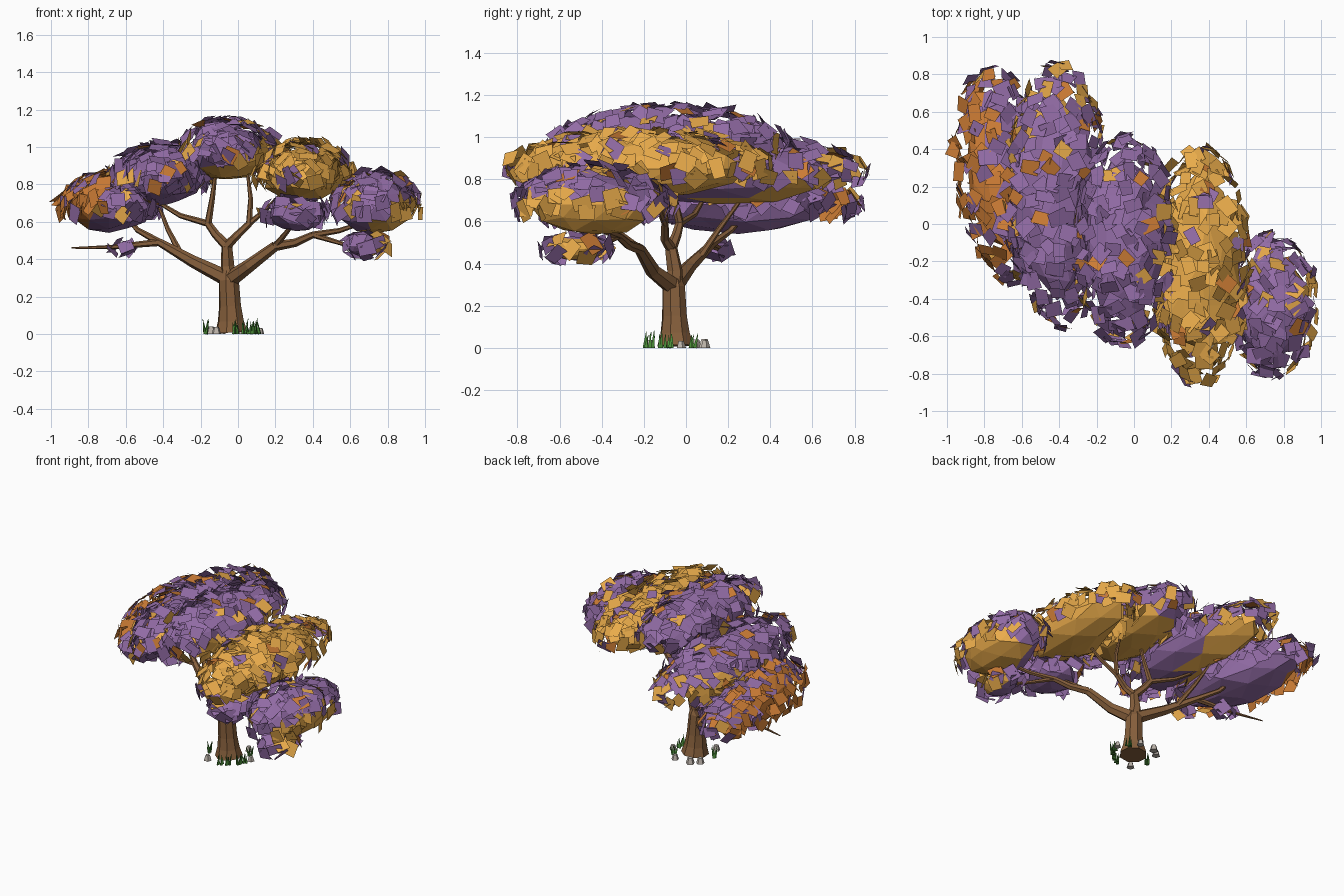
import bpy, bmesh, math, random
from mathutils import Vector, Matrix

if "Cube" in bpy.data.objects:
    bpy.data.objects.remove(bpy.data.objects["Cube"])

random.seed(7)
rnd = random.uniform


def material(name, *rgb):
    m = bpy.data.materials.new(name)
    m.diffuse_color = (*rgb, 1)
    m.use_nodes = True
    m.node_tree.nodes["Principled BSDF"].inputs["Base Color"].default_value = m.diffuse_color
    return m


leaf_mats = [material("purple_leaf", 0.29, 0.15, 0.38), material("gold_leaf", 0.82, 0.41, 0.07),
             material("orange_leaf", 0.6, 0.2, 0.035)]
bark = material("bark", 0.24, 0.115, 0.045)
green = material("grass", 0.07, 0.27, 0.04)
stone = material("stone", 0.5, 0.45, 0.4)
P, G, O = range(3)


def finish(name, bm, mats):
    me = bpy.data.meshes.new(name)
    bm.to_mesh(me)
    bm.free()
    for m in mats:
        me.materials.append(m)
    bpy.context.collection.objects.link(bpy.data.objects.new(name, me))


def limb(bm, pos, radii, sides=6):
    """Tapered low-poly tube along a path."""
    rings = []
    for i, p in enumerate(pos):
        d = (pos[min(i + 1, len(pos) - 1)] - pos[max(i - 1, 0)]).normalized()
        u = d.cross(Vector((0.3, 1, 0))).normalized()
        v = d.cross(u)
        rings.append([bm.verts.new(p + radii[i] * (math.cos(a) * u + math.sin(a) * v))
                      for a in (math.tau * k / sides for k in range(sides))])
    for r, s in zip(rings, rings[1:]):
        for k in range(sides):
            j = (k + 1) % sides
            bm.faces.new((r[k], r[j], s[j], s[k]))
    bm.faces.new(rings[0])
    bm.faces.new(rings[-1])
    bmesh.ops.recalc_face_normals(bm, faces=bm.faces)


# Trunk
bm = bmesh.new()
limb(bm, [Vector((-0.035 - z * 0.05, -0.05 - z * 0.03, z)) for z in (0.01, 0.07, 0.15, 0.29, 0.34)],
     (0.09, 0.072, 0.061, 0.056, 0.035), 8)
finish("trunk", bm, [bark])


def branch(bm, start, end, r0, r1):
    """Branch with a slight random crook in the middle; returns its end."""
    start, end = Vector(start), Vector(end)
    mid = (start + end) / 2 + Vector((rnd(-1, 1), rnd(-1, 1), rnd(-1, 0.3))) * 0.02
    limb(bm, [start, mid, end], (r0, (r0 + r1) / 2, r1))
    return end


# Branches: three limbs from the trunk top, each forking into twigs
bm = bmesh.new()
crotch = Vector((-0.045, -0.06, 0.29))
left = branch(bm, crotch, (-0.42, 0.12, 0.49), .045, .021)
branch(bm, left, (-0.89, 0.22, 0.46), .02, .004)
branch(bm, left, (-0.62, 0.3, 0.66), .02, .01)
branch(bm, crotch.lerp(left, 0.7), (-0.44, 0.28, 0.73), .018, .008)
middle = branch(bm, crotch, (-0.06, -0.07, 0.47), .045, .03)
fork_l = branch(bm, middle, (-0.16, -0.03, 0.59), .027, .02)
branch(bm, fork_l, (-0.12, -0.08, 0.86), .02, .01)
branch(bm, fork_l, (-0.42, 0.08, 0.7), .018, .01)
fork_r = branch(bm, middle, (0.06, -0.1, 0.59), .026, .018)
branch(bm, fork_r, (0.05, -0.08, 0.87), .018, .008)
branch(bm, fork_r, (0.26, -0.16, 0.78), .016, .008)
right = branch(bm, crotch, (0.2, -0.22, 0.47), .045, .027)
outer = branch(bm, right, (0.4, -0.32, 0.53), .027, .018)
branch(bm, outer, (0.68, -0.45, 0.6), .018, .01)
branch(bm, outer, (0.7, -0.52, 0.46), .016, .006)
branch(bm, right, (0.32, -0.42, 0.62), .018, .008)
finish("branches", bm, [bark])


def leaf(bm, pos, normal, mat):
    """Slightly folded square leaf facing along normal."""
    n = normal.normalized()
    t = n.orthogonal().normalized()
    t.rotate(Matrix.Rotation(rnd(0, math.tau), 3, n))
    b = n.cross(t)
    w, h = rnd(0.032, 0.05), rnd(0.032, 0.052)
    f = bm.faces.new([bm.verts.new(pos + t * w * i + b * h * j - n * rnd(0, 0.01))
                      for i, j in ((-1, -1), (1, -1), (0.85, 1), (-0.85, 1))])
    f.material_index = mat


def clump(name, centre, half, count, main, second, side, core=True, low=-0.25, yaw=0):
    """Faceted core under a shingled dome of leaves; faces toward side get the second colour."""
    c, h, side = Vector(centre), Vector(half), Vector(side).normalized()
    turn = Matrix.Rotation(math.radians(yaw), 3, 'Z')

    def tint(d, noise):
        return second if d.dot(side) + rnd(-noise, noise) > 0.4 else main

    if core:
        bm = bmesh.new()
        bmesh.ops.create_icosphere(bm, subdivisions=2, radius=1)
        for f in bm.faces:
            f.material_index = tint(f.calc_center_median().normalized(), 0.05)
        for v in bm.verts:
            v.co = c + turn @ (v.co * rnd(0.9, 1.08) * h)
        finish(name + "_core", bm, leaf_mats)
    bm = bmesh.new()
    shell = h * Vector((1.22, 1.3, 1.3))
    for i in range(count):
        z = 1 - (1 - low) * (i + 0.5) / count
        a = i * 2.4 + rnd(-0.3, 0.3)
        r = math.sqrt(1 - z * z)
        d = Vector((r * math.cos(a), r * math.sin(a), z))
        n = turn @ Vector([p / q for p, q in zip(d, shell)]).normalized()
        n += Vector([rnd(-0.45, 0.45) for _ in range(3)])
        mat, q = tint(d, 0.45), random.random()
        if q < 0.15:
            mat = O if q < 0.07 else G if mat == P else P
        leaf(bm, c + turn @ (d * shell * rnd(0.9, 1.06)), n, mat)
    finish(name + "_leaves", bm, leaf_mats)


# Crown of leaf clumps
clump("far_left_clump", (-0.69, 0.25, 0.68), (0.215, 0.44, 0.145), 185, P, O, (-4, 0, 1), yaw=9)
clump("left_clump", (-0.41, 0.15, 0.83), (0.23, 0.52, 0.15), 210, P, G, (-1, 2, -2))
clump("top_clump", (-0.05, -0.09, 0.965), (0.225, 0.42, 0.145), 190, P, G, (1, 0, -2))
clump("right_clump", (0.35, -0.22, 0.85), (0.215, 0.48, 0.145), 195, G, G, (0, 0, 0))
clump("far_right_clump", (0.74, -0.44, 0.68), (0.195, 0.29, 0.145), 130, P, G, (2, 0, -2))
clump("inner_right_clump", (0.31, -0.45, 0.63), (0.15, 0.18, 0.085), 40, P, P, (0, 0, 0))
clump("hanging_right_clump", (0.68, -0.52, 0.47), (0.1, 0.14, 0.06), 24, P, G, (1, 0, 0), low=-0.8)
clump("hanging_left_sprig", (-0.62, 0.16, 0.46), (0.05, 0.04, 0.03), 6, P, P, (0, 0, 0), core=False, low=-0.9)


def around(degrees, radius):
    a = math.radians(degrees)
    return Vector((-0.03 + radius * math.cos(a), -0.05 + radius * math.sin(a), 0))


# Grass tufts around the base
bm = bmesh.new()
for angle in (190, 275, 300, 330, 355, 40):
    for _ in range(4):
        p = around(angle + rnd(-9, 9), rnd(0.11, 0.15))
        tip = p + Vector((rnd(-.015, .015), rnd(-.015, .015), rnd(.05, .085)))
        limb(bm, [p, tip], (0.01, 0.001), 3)
finish("grass_tufts", bm, [green])

# Small stones
bm = bmesh.new()
for angle in (235, 140, 115, 70, 10):
    r = rnd(0.018, 0.028)
    m = Matrix.Translation(around(angle, 0.15) + Vector((0, 0, r * 0.8)))
    bmesh.ops.create_cone(bm, cap_ends=True, segments=5, radius1=r * 1.15, radius2=r * 0.65,
                          depth=r * 1.6, matrix=m)
finish("stones", bm, [stone])
